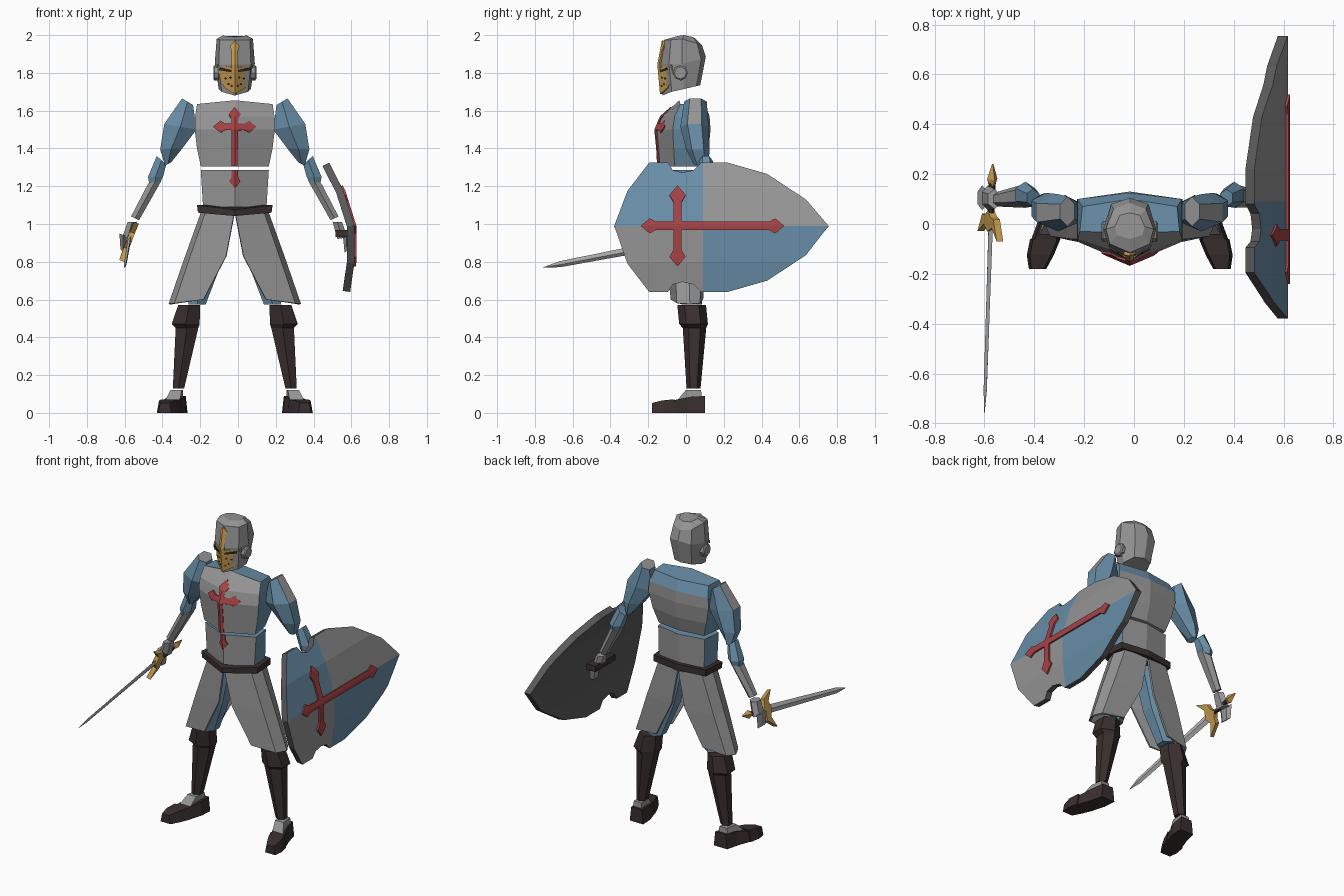
import bpy, bmesh, math
from mathutils import Vector
from mathutils.bvhtree import BVHTree

if "Cube" in bpy.data.objects:
    bpy.data.objects.remove(bpy.data.objects["Cube"])

CX = -0.017  # body axis


def material(name, r, g, b):
    m = bpy.data.materials.new(name)
    m.diffuse_color = (r, g, b, 1)
    m.use_nodes = True
    m.node_tree.nodes["Principled BSDF"].inputs["Base Color"].default_value = m.diffuse_color
    return m


STEEL = material("steel grey", .30, .30, .30)
BLUE = material("cloth blue", .14, .27, .39)
RED = material("cross red", .38, .055, .06)
GOLD = material("gold", .58, .34, .085)
BROWN = material("dark leather", .042, .028, .028)
DARK = material("dark steel", .10, .10, .10)
LIGHT = material("bright steel", .48, .48, .48)


def make(name, bm, mats, solid=0, offset=-1):
    me = bpy.data.meshes.new(name)
    bm.to_mesh(me)
    bm.free()
    for m in mats:
        me.materials.append(m)
    ob = bpy.data.objects.new(name, me)
    ob.location.x = CX
    bpy.context.collection.objects.link(ob)
    if solid:
        mod = ob.modifiers.new("thickness", 'SOLIDIFY')
        mod.thickness, mod.offset = solid, offset
    return ob


def loft(name, rings, mats, rule=None, closed=True, solid=0):
    bm = bmesh.new()
    vs = [[bm.verts.new(p) for p in r] for r in rings]
    n = len(rings[0])
    for a, b in zip(vs, vs[1:]):
        for i in range(n if closed else n - 1):
            j = (i + 1) % n
            bm.faces.new((a[i], a[j], b[j], b[i]))
    if closed:
        bm.faces.new(vs[0])
        bm.faces.new(vs[-1])
    bmesh.ops.recalc_face_normals(bm, faces=bm.faces)
    bm.normal_update()
    if rule:
        for f in bm.faces:
            f.material_index = rule(f.normal, f.calc_center_median())
    return make(name, bm, mats, solid, 0)


def sec(half):
    """Symmetric ring from a half section, front centre to back centre."""
    return half + [(-x, y, z) for x, y, z in half[-2:0:-1]]


ANG = [math.radians(30 + 60 * k) for k in range(6)]
K = math.cos(ANG[0])


def hexring(s, x, y, z, rx, ry):
    return [(s * (x + rx * math.cos(a) / K), y + ry * math.sin(a), z) for a in ANG]


def tilt(s, a, b, y0, y1):
    """Slanted ring from outer point a to inner point b, as (x, z)."""
    cx, cz, hx, hz = (a[0]+b[0])/2 + CX, (a[1]+b[1])/2, (a[0]-b[0])/2, (a[1]-b[1])/2
    return [(s * (cx + hx * math.cos(t) / K), (y0+y1)/2 + (y1-y0)/2 * math.sin(t),
             cz + hz * math.cos(t) / K) for t in ANG]


def box(s, x0, x1, y, z0, z1, inset=0):
    return [(s*x0, y, z0), (s*x1, y, z0), (s*(x1-inset), y, z1), (s*(x0+inset), y, z1)]


def arm(p, q, w, e=0):
    """Cross arm from p to q, with a flared pointed end when e is set."""
    p, q = Vector(p), Vector(q)
    d = (q - p).normalized()
    n = Vector((-d.y, d.x))
    k = q - d * e * 2 if e else q
    polys = [[p + n*w, p - n*w, k - n*w, k + n*w]]
    if e:
        m = q - d * e * 1.2
        polys.append([k + n*w, k - n*w, m - n*e, q, m + n*e])
    return polys


def plate(name, polys, target, side, thick, lift, mat, levels=()):
    """Thin plates laid on a target, seen from the front or from +x."""
    me = target.data
    tree = BVHTree.FromPolygons([v.co.copy() for v in me.vertices],
                                [tuple(p.vertices) for p in me.polygons])
    put = (lambda u, v: Vector((2, u, v))) if side else (lambda u, v: Vector((u, -2, v)))
    out = Vector((1, 0, 0)) if side else Vector((0, -1, 0))
    bm = bmesh.new()
    for p in polys:
        bm.faces.new([bm.verts.new(put(u, v)) for u, v in p])
    cuts = [((0, 0, z), (0, 0, 1)) for z in levels]
    if not side:
        cuts.append(((0, 0, 0), (1, 0, 0)))
    for co, no in cuts:
        bmesh.ops.bisect_plane(bm, geom=bm.verts[:] + bm.edges[:] + bm.faces[:],
                               plane_co=co, plane_no=no)
    for v in bm.verts:
        hit = tree.ray_cast(v.co, -out)[0] or tree.find_nearest(v.co)[0]
        v.co = hit + out * lift
    bm.normal_update()
    for f in bm.faces:
        if f.normal.dot(out) < 0:
            f.normal_flip()
    return make(name, bm, [mat], thick)


# Torso: grey front and back, blue sides and shoulders
def trunk(z, f, fc, bc, b, dz=0):
    return sec([(0, f, z + dz), (*fc, z), (*bc, z), (0, b, z)])


chest = loft("chest", [
    trunk(1.305, -.145, (.18, -.06), (.16, .07), .09),
    trunk(1.40, -.15, (.2, -.065), (.19, .09), .12),
    trunk(1.50, -.16, (.212, -.07), (.212, .1), .13),
    trunk(1.57, -.13, (.21, -.06), (.21, .1), .125),
    trunk(1.635, -.035, (.2, -.03), (.19, .07), .1, .02)], [STEEL, BLUE],
    lambda n, c: int(abs(n.x) > .75 or n.z > .8 or (c.z > 1.57 and c.y > .03)))
waist = loft("waist", [trunk(1.09, -.12, (.168, -.05), (.16, .07), .09),
                       trunk(1.285, -.13, (.18, -.05), (.165, .07), .1)],
             [STEEL, BLUE], lambda n, c: int(abs(n.x) > .75 or abs(n.z) > .8))
loft("belt", [trunk(1.06, -.14, (.195, -.06), (.185, .09), .115, -.018),
              trunk(1.10, -.14, (.2, -.06), (.185, .09), .115, -.025)], [BROWN])
plate("chest_cross", arm((0, 1.515), (0, 1.62), .017, .032) + arm((0, 1.515), (0, 1.307), .017)
      + arm((0, 1.515), (-.115, 1.515), .017, .032) + arm((0, 1.515), (.115, 1.515), .017, .032),
      chest, 0, .009, .008, RED, (1.40, 1.50, 1.57))
plate("waist_cross", arm((0, 1.283), (0, 1.19), .017, .03), waist, 0, .009, .008, RED)

# Helmet with gold visor
helmet = loft("helmet", [sec(h) for h in (
    [(0, -.125, 1.68), (.07, -.075, 1.70), (.085, -.01, 1.715), (.06, .055, 1.73), (0, .075, 1.735)],
    [(0, -.14, 1.845), (.085, -.09, 1.845), (.106, -.02, 1.85), (.075, .08, 1.87), (0, .105, 1.885)],
    [(0, -.115, 1.975), (.08, -.08, 1.975), (.096, -.02, 1.98), (.065, .06, 1.955), (0, .085, 1.945)],
    [(0, -.06, 1.99), (.05, -.045, 1.995), (.06, -.01, 2), (.04, .035, 1.99), (0, .045, 1.985)])],
    [STEEL])
plate("visor", arm((0, 1.80), (0, 1.972), .018, .026)
      + [[(-.092, 1.845), (-.086, 1.79), (-.055, 1.72), (0, 1.688),
          (.055, 1.72), (.086, 1.79), (.092, 1.845), (0, 1.825)]],
      helmet, 0, .016, .012, GOLD, (1.845,))
slots = []
for s in (-1, 1):
    slots.append([(s*.018, 1.803), (s*.082, 1.815), (s*.082, 1.828), (s*.018, 1.813)])
    slots += [[(s*x + .005*math.cos(a), z + .005*math.sin(a)) for a in ANG]
              for x, z in ((.025, 1.775), (.05, 1.77), (.035, 1.74), (.018, 1.73))]
    loft("helmet_ear_disc", [[(s*x, -.03 + r*math.cos(i*math.pi/4), 1.80 + r*math.sin(i*math.pi/4))
                             for i in range(8)] for x, r in ((.085, .04), (.108, .04), (.114, .032))],
         [STEEL])
plate("visor_openings", slots, helmet, 0, .004, .0145, BROWN)

for s, side in ((-1, "right"), (1, "left")):
    # Skirt flaps, open at the centre
    loft(side + "_skirt", [[(s*x, y, z) for x, y, z in row] for row in (
        [(.003, -.115, 1.05), (.15, -.06, 1.065), (.172, .01, 1.065), (.15, .08, 1.065), (.003, .1, 1.05)],
        [(.045, -.1, .83), (.235, -.055, .82), (.262, .015, .815), (.235, .08, .82), (.045, .1, .83)],
        [(.165, -.075, .60), (.315, -.045, .58), (.345, .02, .575), (.315, .07, .58), (.165, .085, .60)])],
        [STEEL], closed=False, solid=.012)
    # Legs
    loft(side + "_thigh", [hexring(s, .08, 0, 1.04, .065, .08), hexring(s, .15, .01, .78, .075, .075),
                           hexring(s, .2, .03, .575, .046, .055)], [BLUE])
    loft(side + "_greave", [hexring(s, .242, .03, .57, .058, .076), hexring(s, .26, .04, .47, .074, .076),
                            hexring(s, .253, .045, .45, .06, .062), hexring(s, .298, .04, .13, .03, .037)],
         [BROWN])
    loft(side + "_ankle", [[(s*x, y, .05) for x, y in ((.275, .085), (.34, .085), (.375, -.06), (.295, -.06))],
                           [(s*x, y, .122) for x, y in ((.275, .08), (.33, .08), (.34, .0), (.28, .0))]],
         [STEEL])
    loft(side + "_boot", [box(s, .25, .345, .1, 0, .09, .01), box(s, .255, .365, .02, 0, .085, .012),
                          box(s, .28, .395, -.06, 0, .068, .015)], [BROWN])
    loft(side + "_toe_cap", [box(s, .278, .4, -.06, 0, .072, .012), box(s, .305, .413, -.125, 0, .066, .012),
                             box(s, .335, .405, -.18, 0, .052, .01)], [BROWN])
    # Arms, given as outer and inner points (x, z) and a depth range
    loft(side + "_upper_arm", [tilt(s, (.296, 1.665), (.238, 1.63), -.01, .11),
                               tilt(s, (.39, 1.53), (.22, 1.50), -.03, .12),
                               tilt(s, (.412, 1.395), (.295, 1.40), .0, .125),
                               tilt(s, (.387, 1.31), (.355, 1.325), .04, .12)], [BLUE, STEEL],
         lambda n, c, s=s: int(c.z > 1.54 and (n.x*s > .55 or n.z > .8)))
    loft(side + "_elbow", [tilt(s, (.43, 1.36), (.38, 1.315), .07, .14),
                           tilt(s, (.476, 1.25), (.397, 1.25), .065, .17),
                           tilt(s, (.468, 1.20), (.41, 1.225), .07, .16)], [BLUE])
    loft(side + "_forearm", [tilt(s, (.475, 1.215), (.405, 1.23), .065, .16),
                             tilt(s, (.566, 1.04), (.524, 1.02), .07, .13)], [STEEL])
    loft(side + "_palm", [tilt(s, (.585, 1.01), (.535, 1.012), .06, .14),
                          tilt(s, (.612, .93), (.56, .92), .055, .155)], [STEEL])
    loft(side + "_fingers", [tilt(s, (.628, .95), (.59, .935), .055, .155),
                             tilt(s, (.622, .865), (.598, .848), .065, .145)], [STEEL])

# Sword in its own frame: g along the guard, t towards the tip
O = Vector((-.575 - CX, 0, .915))
T = Vector((-.025, -.757, -.145)).normalized()
G = Vector((.06, 0, .16))
G = (G - T * G.dot(T)).normalized()
N = T.cross(G)


def sword(name, rows, mat, n=4):
    loft(name, [[O + T*t + G*a*math.cos(i*math.tau/n) + N*b*math.sin(i*math.tau/n)
                 for i in range(n)] for t, a, b in rows], [mat])


sword("blade", [(0, .025, .009), (.68, .017, .007), (.771, .001, .001)], LIGHT)
sword("grip", [(-.17, .014, .014), (0, .014, .014)], BROWN, 6)
sword("pommel", [(-.15, .012, .012), (-.185, .026, .022), (-.245, .003, .003)], GOLD)
half = [(0, .03), (.045, .008), (.11, .05), (.065, -.03), (.03, -.035), (0, -.055)]
prof = half + [(-g, t) for g, t in half[-2:0:-1]]
loft("guard", [[O + G*g + T*t + N*h for g, t in prof] for h in (-.014, .014)], [GOLD])

# Shield: notched outline bent along its height, quartered face, dark rim and back
BEND = [(.60, .598), (.80, .627), (.99, .627), (1.18, .567), (1.34, .485)]


def bend(z):
    for (z0, x0), (z1, x1) in zip(BEND, BEND[1:]):
        if z <= z1:
            return x0 + (x1 - x0) * (z - z0) / (z1 - z0)
    return BEND[-1][1]


upper = [(.635, 1.13), (.43, 1.265), (.22, 1.325), (.08, 1.325), (.04, 1.285), (-.02, 1.272),
         (-.07, 1.285), (-.095, 1.325), (-.195, 1.325), (-.31, 1.175)]
outline = [(.755, .99)] + upper + [(-.38, .99)] + [(y, 1.965 - z) for y, z in upper[::-1]]
bm = bmesh.new()
face = bm.faces.new([bm.verts.new((0, y, z)) for y, z in outline])
bm.normal_update()
rim = bmesh.ops.inset_region(bm, faces=[face], thickness=.027, depth=-.01, use_even_offset=True)["faces"]
for f in rim:
    f.material_index = 2
for co, no in [((0, 0, z), (0, 0, 1)) for z, _ in BEND[1:4]] + [((0, .09, 0), (0, 1, 0))]:
    bmesh.ops.bisect_plane(bm, geom=bm.verts[:] + bm.edges[:] + bm.faces[:], plane_co=co, plane_no=no)
for f in bm.faces:
    c = f.calc_center_median()
    if f.material_index != 2:
        f.material_index = int((c.y < .09) == (c.z > .99))
for v in bm.verts:
    v.co.x += bend(v.co.z) - CX
bm.normal_update()
shield = make("shield", bm, [STEEL, BLUE, DARK], .04)
shield.modifiers[0].material_offset = shield.modifiers[0].material_offset_rim = 2
plate("shield_cross", arm((-.045, .99), (-.045, 1.205), .022, .043) + arm((-.045, .99), (-.045, .775), .022, .043)
      + arm((-.045, .99), (-.24, .99), .022, .04) + arm((-.045, .99), (.52, .99), .022, .04),
      shield, 1, .012, .01, RED, (.80, .99, 1.18))
loft("shield_handle", [box(1, .515 - CX, .59 - CX, y, .93, .968) for y in (-.02, .18)], [BROWN])
